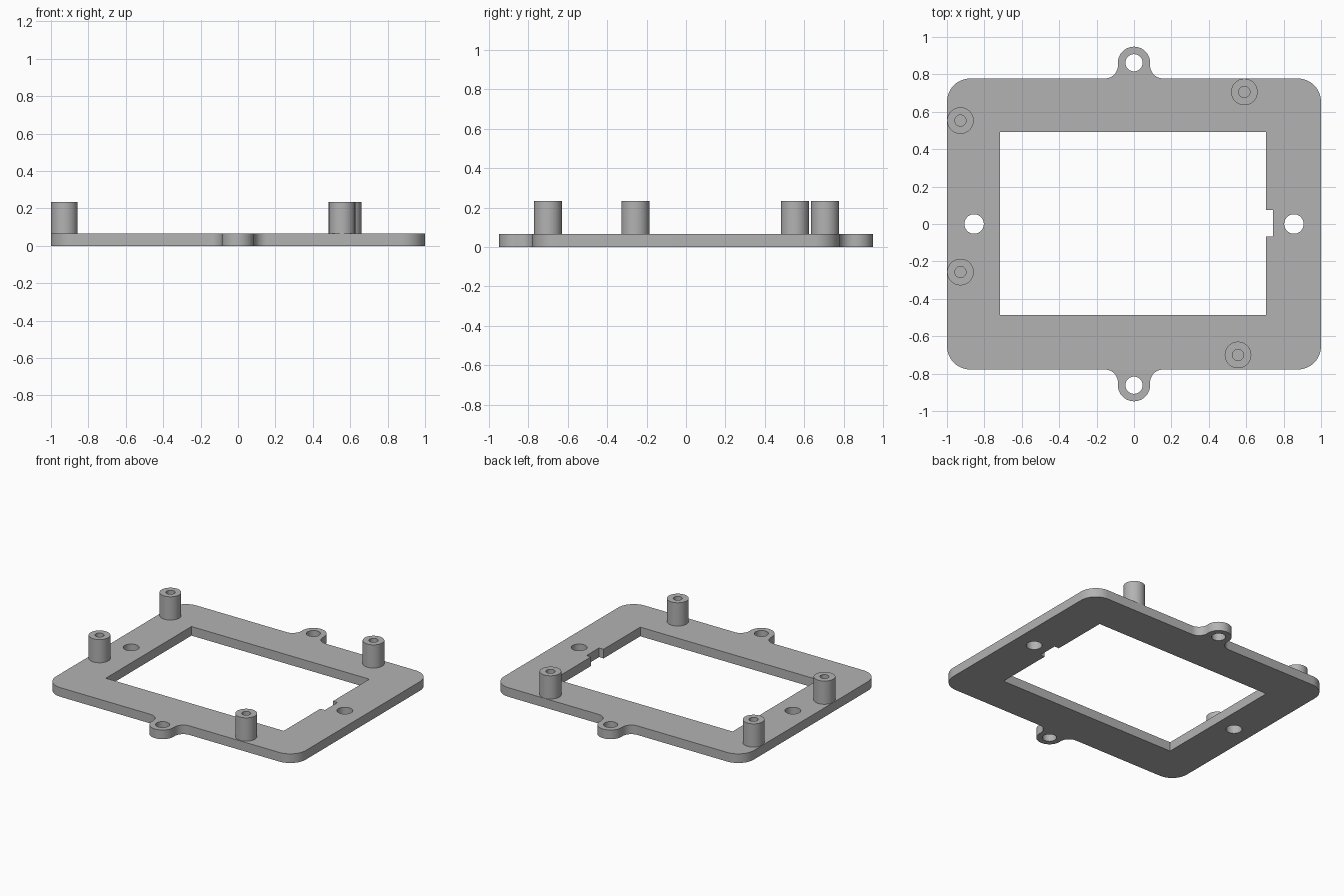
import bpy
import bmesh
from math import cos, sin, radians

cube = bpy.data.objects.get("Cube")
if cube:
    bpy.data.objects.remove(cube, do_unlink=True)

PLATE_TOP = 0.066
POST_TOP = 0.234
HALF_Y = 0.778

grey = bpy.data.materials.new("plain_grey")
grey.use_nodes = True
colour = (0.45, 0.45, 0.45, 1)
grey.diffuse_color = colour
grey.node_tree.nodes["Principled BSDF"].inputs["Base Color"].default_value = colour


def arc(cx, cy, r, start, end, steps):
    """Points along an arc, angles in degrees."""
    angles = [radians(start + (end - start) * i / steps) for i in range(steps + 1)]
    return [(cx + r * cos(a), cy + r * sin(a)) for a in angles]


def circle(cx, cy, r, steps=48):
    return arc(cx, cy, r, 0, 360, steps)[:-1]


def prism(name, loops, z0, z1):
    """Fill an outline with holes and extrude it upward."""
    bm = bmesh.new()
    for loop in loops:
        verts = [bm.verts.new((x, y, z0)) for x, y in loop]
        for a, b in zip(verts, verts[1:] + verts[:1]):
            bm.edges.new((a, b))
    bmesh.ops.triangle_fill(bm, edges=bm.edges[:], use_beauty=True)
    moved = bmesh.ops.extrude_face_region(bm, geom=bm.faces[:], use_keep_orig=True)["geom"]
    top = [v for v in moved if isinstance(v, bmesh.types.BMVert)]
    bmesh.ops.translate(bm, verts=top, vec=(0, 0, z1 - z0))
    bmesh.ops.recalc_face_normals(bm, faces=bm.faces[:])
    mesh = bpy.data.meshes.new(name)
    bm.to_mesh(mesh)
    bm.free()
    mesh.materials.append(grey)
    obj = bpy.data.objects.new(name, mesh)
    bpy.context.collection.objects.link(obj)
    bpy.ops.object.select_all(action="DESELECT")
    obj.select_set(True)
    bpy.context.view_layer.objects.active = obj
    bpy.ops.object.shade_smooth_by_angle(angle=radians(30))
    return obj


# Outline of the back half: rounded corners and the mounting ear with its fillets
CORNER, EAR_R, EAR_Y, FILLET = 0.125, 0.086, 0.862, 0.07
cx, cy = 1 - CORNER, HALF_Y - CORNER
fx, fy = EAR_R + FILLET, HALF_Y + FILLET
back = (arc(cx, cy, CORNER, 0, 90, 12)
        + arc(fx, fy, FILLET, 270, 180, 10)
        + arc(0, EAR_Y, EAR_R, 0, 180, 28)
        + arc(-fx, fy, FILLET, 0, -90, 10)
        + arc(-cx, cy, CORNER, 90, 180, 12))
outline = back + [(-x, -y) for x, y in back]

# Window with the small notch on its +x edge
window = [(-0.717, -0.487), (0.707, -0.487), (0.707, -0.068), (0.743, -0.068),
          (0.743, 0.076), (0.707, 0.076), (0.707, 0.492), (-0.717, 0.492)]

# Screw holes at the sides and in the ears
holes = [circle(s * 0.855, 0, 0.052) for s in (1, -1)]
holes += [circle(0, s * EAR_Y, 0.046) for s in (1, -1)]

prism("frame_plate", [outline, window] + holes, 0, PLATE_TOP)

# Hollow standoff posts, sunk slightly into the plate
posts = {
    "back_left_post": (0.59, 0.706),
    "front_left_post": (0.556, -0.70),
    "back_right_post": (-0.928, 0.553),
    "front_right_post": (-0.928, -0.257),
}
for name, (x, y) in posts.items():
    prism(name, [circle(x, y, 0.071), circle(x, y, 0.03, 32)], PLATE_TOP - 0.006, POST_TOP)
